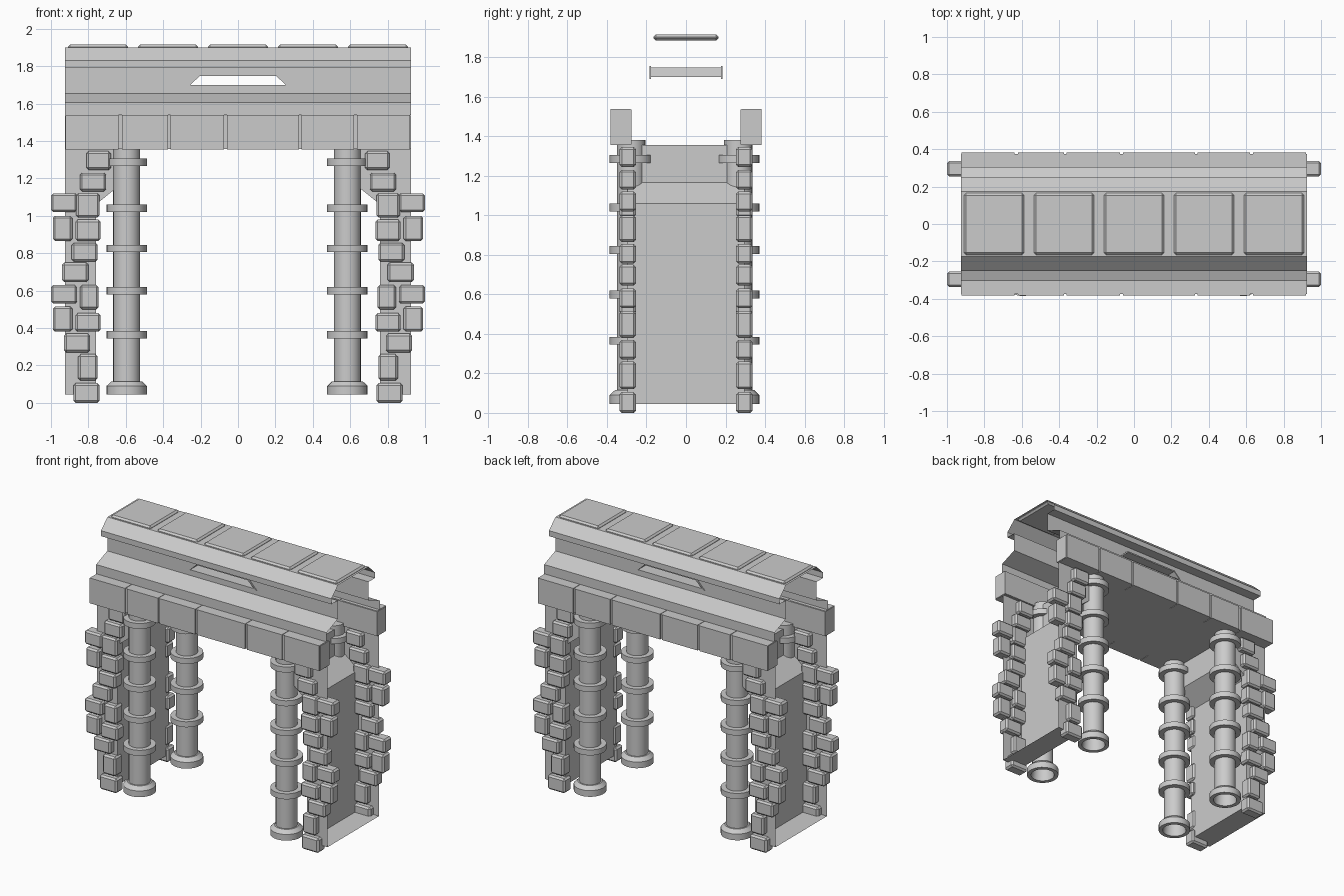
import bpy, bmesh, math
from mathutils import Vector

if "Cube" in bpy.data.objects:
    bpy.data.objects.remove(bpy.data.objects["Cube"])


def make(name, verts, faces, bevel=0.0, smooth=False):
    me = bpy.data.meshes.new(name)
    me.from_pydata(verts, [], faces)
    ob = bpy.data.objects.new(name, me)
    bpy.context.collection.objects.link(ob)
    if bevel:
        m = ob.modifiers.new("bevel", 'BEVEL')
        m.width = bevel
        m.segments = 1
    if smooth:
        bpy.context.view_layer.objects.active = ob
        ob.select_set(True)
        bpy.ops.object.shade_smooth_by_angle(angle=math.radians(35))
        ob.select_set(False)
    return ob


def box(name, x0, x1, y0, y1, z0, z1, bevel=0.0):
    x0, x1 = sorted((x0, x1))
    y0, y1 = sorted((y0, y1))
    v = [(x, y, z) for z in (z0, z1) for y in (y0, y1) for x in (x0, x1)]
    f = [(0, 2, 3, 1), (4, 5, 7, 6), (0, 1, 5, 4), (2, 6, 7, 3), (0, 4, 6, 2), (1, 3, 7, 5)]
    return make(name, v, f, bevel)


def sheet(name, a, b, closed=False):
    """Open strip joining two matching point lists."""
    n = len(a)
    f = [(i, (i + 1) % n, n + (i + 1) % n, n + i) for i in range(n if closed else n - 1)]
    return make(name, a + b, f)


L = 0.925          # half length of the lintel
PY = 0.295         # front and back plate position

# Arch lining: floors, inner walls, slopes and ceiling as one open strip
half = [(L, 0.045), (0.76, 0.045), (0.76, 1.06), (0.63, 1.165), (0.63, 1.355)]
prof = half + [(-x, z) for x, z in reversed(half)]
sheet("arch_lining", [(x, -PY, z) for x, z in prof], [(x, PY, z) for x, z in prof])

for s, side in ((-1, "front"), (1, "back")):
    # Flat plate of each pier, behind the bricks
    for m in (-1, 1):
        pts = half + [(0.63, 1.5), (L, 1.5)]
        make(side + "_pier_plate", [(m * x, s * PY, z) for x, z in pts],
             [tuple(range(len(pts)))])

    # Lintel bar with raised blocks
    box(side + "_lintel_bar", -L, L, s * 0.275, s * 0.374, 1.358, 1.535)
    for a, b in ((-0.922, -0.64), (-0.62, -0.375), (-0.36, -0.075),
                 (-0.06, 0.325), (0.34, 0.62), (0.637, 0.92)):
        box(side + "_lintel_block", a, b, s * 0.28, s * 0.383, 1.355, 1.538)

    # Cornice above and stepped ledge below the recessed wall
    top = [(0, 1.9), (0.175, 1.9), (0.25, 1.83), (0.25, 1.79), (0.177, 1.79)]
    low = [(0.177, 1.655), (0.305, 1.605), (0.305, 1.538)]
    for name, p in (("_cornice", top), ("_ledge", low)):
        e = [[(x, s * y, z) for y, z in p] for x in (-L, L)]
        if s > 0:
            e.reverse()
        sheet(side + name, *e)

    # Recessed wall with the slot cut out
    w = s * 0.177
    outer = [(-L, w, 1.655), (L, w, 1.655), (L, w, 1.79), (-L, w, 1.79)]
    inner = [(-0.255, w, 1.70), (0.255, w, 1.70), (0.205, w, 1.747), (-0.205, w, 1.747)]
    rings = [outer, inner] if s < 0 else [inner, outer]
    sheet(side + "_recessed_wall", *rings, closed=True)

    # Raised rim round the slot
    big = [(-0.275, 1.69), (0.275, 1.69), (0.212, 1.756), (-0.212, 1.756)]
    y = s * 0.184
    rim = sheet(side + "_slot_rim", [(x, y, z) for x, z in big],
                [(x, y, z) for x, _, z in inner], closed=True)
    sheet(side + "_slot_rim_edge", [(x, w, z) for x, z in big],
          [(x, y, z) for x, z in big], closed=True)

# Tunnel of the slot
slot = [(-0.255, 1.70), (0.255, 1.70), (0.205, 1.747), (-0.205, 1.747)]
sheet("slot_tunnel", [(x, 0.184, z) for x, z in slot], [(x, -0.184, z) for x, z in slot], True)

# Roof slabs
for i in range(5):
    c = -0.748 + 0.374 * i
    box("roof_slab", c - 0.161, c + 0.161, -0.165, 0.165, 1.885, 1.915, 0.012)

# Banded pipe columns, turned from a profile
R, r, N = 0.108, 0.072, 24
col = [(r, 0.115), (0.08, 0.045), (R, 0.045), (R, 0.09), (0.082, 0.115), (r, 0.115)]
for z in (0.365, 0.6, 0.825, 1.04, 1.285):
    col += [(r, z - 0.02), (R, z - 0.02), (R, z + 0.02), (r, z + 0.02)]
col.append((r, 1.38))
for cx in (-0.595, 0.585):
    for cy in (-0.278, 0.264):
        v = [(cx + q * math.cos(2 * math.pi * k / N), cy + q * math.sin(2 * math.pi * k / N), z)
             for q, z in col for k in range(N)]
        f = [(j * N + k, j * N + (k + 1) % N, (j + 1) * N + (k + 1) % N, (j + 1) * N + k)
             for j in range(len(col) - 1) for k in range(N)]
        f.append(tuple(range(len(v) - N, len(v))))
        make("column", v, f, smooth=True)

# Corner bricks: x range and z range, mirrored to all four corners
bricks = [(0.68, 0.81, 1.245, 1.345), (0.705, 0.845, 1.13, 1.23), (0.86, 1.0, 1.02, 1.12),
          (0.74, 0.865, 0.99, 1.12), (0.885, 0.99, 0.865, 1.0), (0.735, 0.87, 0.865, 0.98),
          (0.75, 0.89, 0.755, 0.855), (0.80, 0.94, 0.645, 0.75), (0.86, 1.0, 0.53, 0.63),
          (0.745, 0.845, 0.5, 0.63), (0.885, 0.99, 0.38, 0.515), (0.735, 0.87, 0.38, 0.48),
          (0.79, 0.93, 0.27, 0.37), (0.75, 0.855, 0.12, 0.26), (0.74, 0.88, 0.0, 0.105)]
for mx in (-1, 1):
    for my in (-1, 1):
        for a, b, z0, z1 in bricks:
            box("corner_brick", mx * a, mx * b, my * 0.253, my * 0.337, z0, z1, 0.012)
